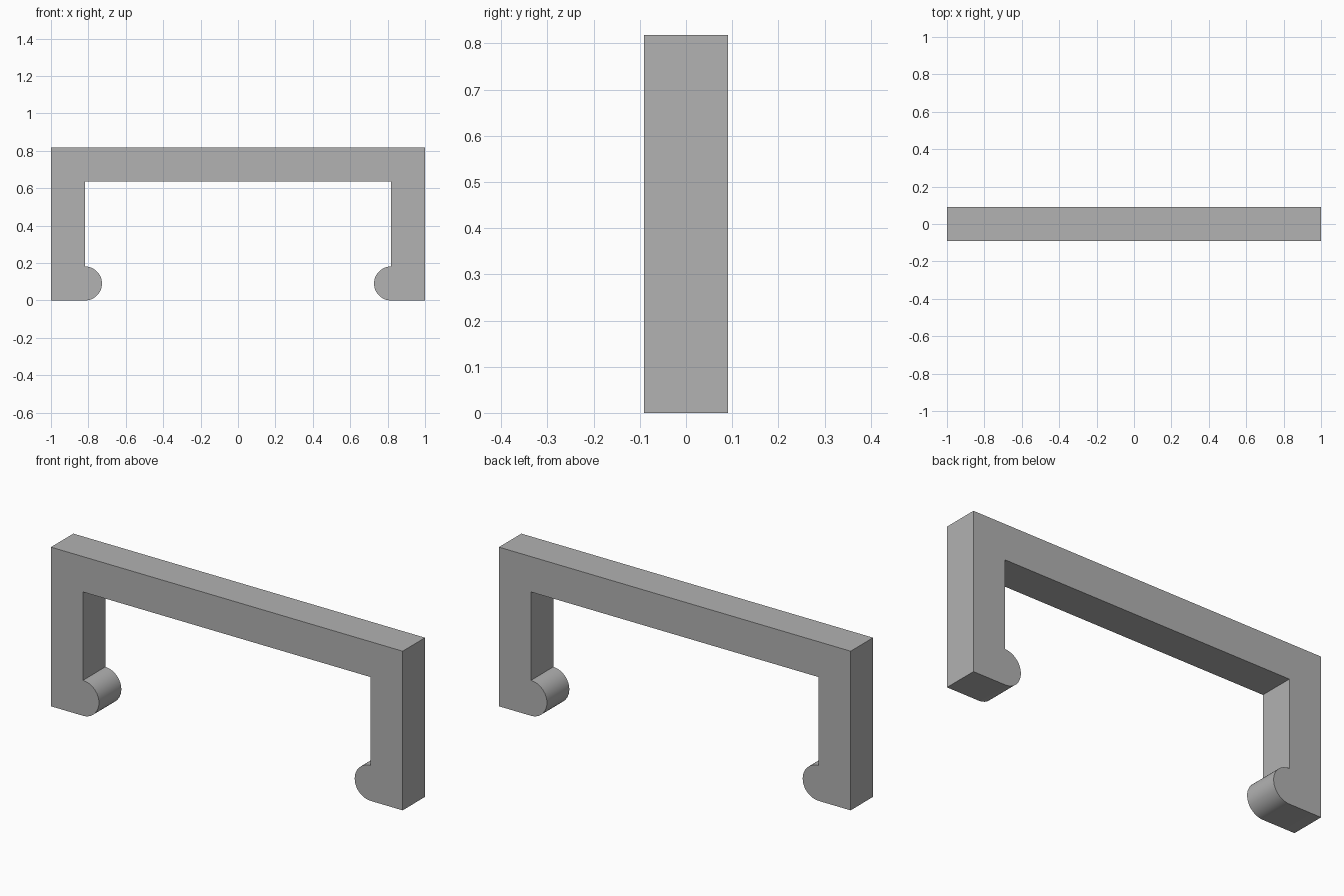
import bpy
import bmesh
from math import sin, cos, pi, radians

cube = bpy.data.objects.get("Cube")
if cube:
    bpy.data.objects.remove(cube, do_unlink=True)

UNIT = 2 / 11            # thickness of the bar and legs
HEIGHT = 4.5 * UNIT
R = UNIT / 2             # radius of the rounded toes
INNER = 1 - UNIT         # inner face of the legs
SEGMENTS = 24

grey = bpy.data.materials.new("plain grey")
grey.use_nodes = True
colour = (0.445, 0.445, 0.445, 1)
grey.diffuse_color = colour
grey.node_tree.nodes["Principled BSDF"].inputs["Base Color"].default_value = colour

# Half profile: top corner, outer foot, rounded toe, inner corner
half = [(1, HEIGHT), (1, 0)]
for i in range(SEGMENTS + 1):
    a = pi * i / SEGMENTS
    half.append((INNER - R * sin(a), R - R * cos(a)))
half.append((INNER, HEIGHT - UNIT))

# Mirror the half profile and extrude it through the depth
profile = half + [(-x, z) for x, z in reversed(half)]
bm = bmesh.new()
front = bm.faces.new([bm.verts.new((x, -R, z)) for x, z in profile])
result = bmesh.ops.extrude_face_region(bm, geom=[front], use_keep_orig=True)
moved = [v for v in result["geom"] if isinstance(v, bmesh.types.BMVert)]
bmesh.ops.translate(bm, verts=moved, vec=(0, UNIT, 0))
bmesh.ops.recalc_face_normals(bm, faces=bm.faces)

mesh = bpy.data.meshes.new("bracket_handle")
bm.to_mesh(mesh)
bm.free()
mesh.materials.append(grey)
handle = bpy.data.objects.new("bracket_handle", mesh)
bpy.context.collection.objects.link(handle)

# Smooth toes, sharp corners
bpy.ops.object.select_all(action="DESELECT")
handle.select_set(True)
bpy.context.view_layer.objects.active = handle
bpy.ops.object.shade_smooth_by_angle(angle=radians(30))
